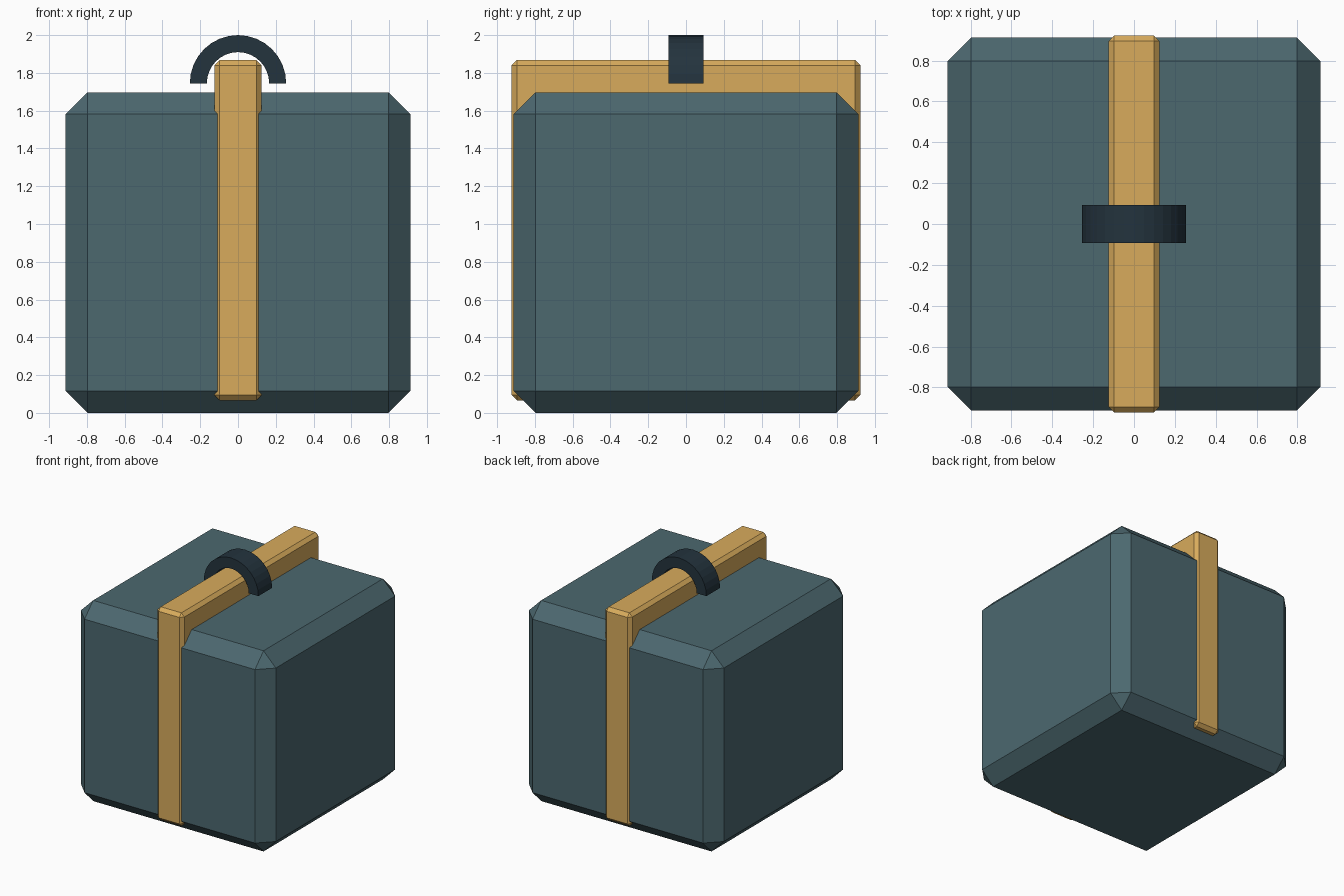
import bpy, bmesh, math

if "Cube" in bpy.data.objects:
    bpy.data.objects.remove(bpy.data.objects["Cube"])


def material(name, color):
    m = bpy.data.materials.new(name)
    m.diffuse_color = (*color, 1)
    m.use_nodes = True
    m.node_tree.nodes["Principled BSDF"].inputs["Base Color"].default_value = m.diffuse_color
    return m


def finish(name, bm, mat):
    bmesh.ops.recalc_face_normals(bm, faces=bm.faces)
    me = bpy.data.meshes.new(name)
    bm.to_mesh(me)
    bm.free()
    me.materials.append(mat)
    ob = bpy.data.objects.new(name, me)
    bpy.context.collection.objects.link(ob)
    return ob


def chamfered_box(name, half_x, half_y, z0, z1, chamfer, mat):
    bm = bmesh.new()
    bmesh.ops.create_cube(bm, size=1)
    for v in bm.verts:
        v.co = (v.co.x * 2 * half_x, v.co.y * 2 * half_y,
                (z0 + z1) / 2 + v.co.z * (z1 - z0))
    bmesh.ops.bevel(bm, geom=bm.edges[:], offset=chamfer, segments=1,
                    affect='EDGES')
    return finish(name, bm, mat)


def half_ring(name, outer, inner, half_y, z, segments, mat):
    bm = bmesh.new()
    rings = []
    for i in range(segments + 1):
        a = math.pi * i / segments
        rings.append([bm.verts.new((r * math.cos(a), y, z + r * math.sin(a)))
                      for r, y in ((inner, -half_y), (outer, -half_y),
                                   (outer, half_y), (inner, half_y))])
    for a, b in zip(rings, rings[1:]):
        for k in range(4):
            n = (k + 1) % 4
            bm.faces.new((a[k], a[n], b[n], b[k]))
    bm.faces.new(rings[0])
    bm.faces.new(rings[-1])
    return finish(name, bm, mat)


teal = material("teal", (0.072, 0.138, 0.159))
tan = material("tan", (0.69, 0.41, 0.107))
dark = material("dark", (0.017, 0.033, 0.047))

# Main block
chamfered_box("body", 0.912, 0.912, 0, 1.697, 0.115, teal)
# Strap running front to back over the top
chamfered_box("strap", 0.125, 0.923, 0.066, 1.868, 0.028, tan)
# Arched carrying handle
half_ring("handle", 0.255, 0.165, 0.092, 1.745, 16, dark)
